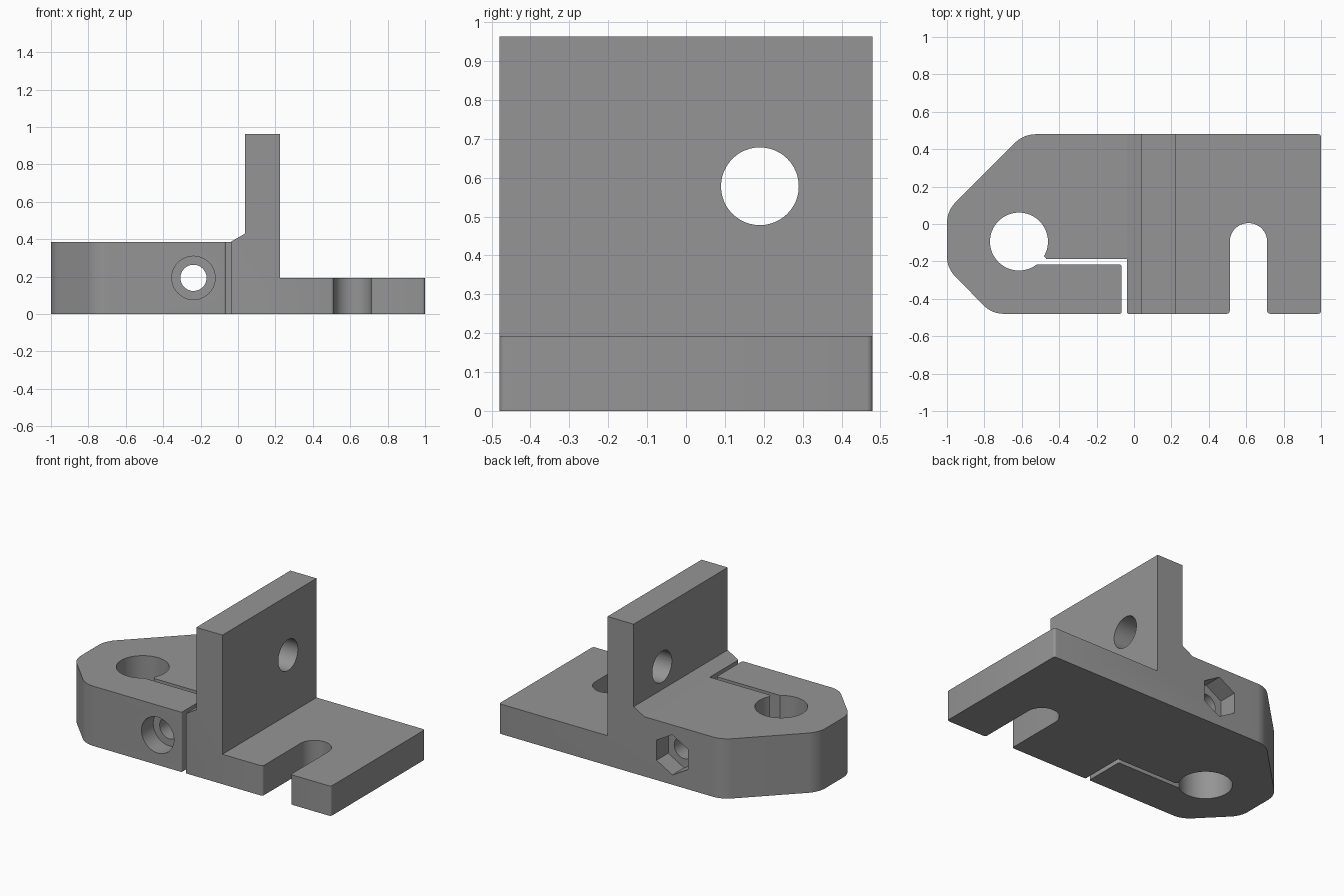
import bpy, bmesh, math
from mathutils import Vector, Matrix

if "Cube" in bpy.data.objects:
    bpy.data.objects.remove(bpy.data.objects["Cube"])

grey = bpy.data.materials.new("grey plastic")
grey.diffuse_color = (0.3, 0.3, 0.3, 1)
grey.use_nodes = True
grey.node_tree.nodes["Principled BSDF"].inputs["Base Color"].default_value = grey.diffuse_color


def rounded(points):
    """Outline from (x, y, corner radius) points."""
    out = []
    n = len(points)
    for i, (x, y, r) in enumerate(points):
        p = Vector((x, y))
        if r == 0:
            out.append(p)
            continue
        a = (Vector(points[i - 1][:2]) - p).normalized()
        b = (Vector(points[(i + 1) % n][:2]) - p).normalized()
        half = a.angle(b) / 2
        c = p + (a + b).normalized() * (r / math.sin(half))
        start = p + a * (r / math.tan(half)) - c
        end = p + b * (r / math.tan(half)) - c
        sweep = math.atan2(start.x * end.y - start.y * end.x, start.dot(end))
        steps = 14 if r > 0.05 else 4
        for k in range(steps + 1):
            t = sweep * k / steps
            out.append(c + Vector((start.x * math.cos(t) - start.y * math.sin(t),
                                   start.x * math.sin(t) + start.y * math.cos(t))))
    return out


def prism(name, outline, depth, matrix=Matrix()):
    """Extrude a flat outline along local z, then place it."""
    bm = bmesh.new()
    face = bm.faces.new([bm.verts.new((p[0], p[1], 0)) for p in outline])
    ext = bmesh.ops.extrude_face_region(bm, geom=[face])
    bmesh.ops.translate(bm, vec=(0, 0, depth),
                        verts=[v for v in ext["geom"] if isinstance(v, bmesh.types.BMVert)])
    bm.transform(matrix)
    bmesh.ops.recalc_face_normals(bm, faces=bm.faces)
    mesh = bpy.data.meshes.new(name)
    bm.to_mesh(mesh)
    bm.free()
    obj = bpy.data.objects.new(name, mesh)
    bpy.context.collection.objects.link(obj)
    mesh.materials.append(grey)
    return obj


def ring(radius, sides, turn=0.0):
    return [(radius * math.cos(turn + math.tau * i / sides),
             radius * math.sin(turn + math.tau * i / sides)) for i in range(sides)]


def combine(obj, tool, operation):
    mod = obj.modifiers.new(tool.name, 'BOOLEAN')
    mod.operation, mod.solver, mod.object = operation, 'EXACT', tool
    bpy.context.view_layer.objects.active = obj
    bpy.ops.object.modifier_apply(modifier=mod.name)
    bpy.data.objects.remove(tool, do_unlink=True)


# Plan outline: tapered clamp end, L-shaped slit and open mounting slot
S = 0.015
plan = rounded([
    (-1, 0.07, 0.16), (-1, -0.235, 0.15), (-0.76, -0.48, 0.15),
    (-0.067, -0.48, 0.008), (-0.067, -0.217, 0.008), (-0.56, -0.217, 0),
    (-0.56, -0.17, 0), (-0.482, -0.17, 0), (-0.468, -0.188, 0),
    (-0.038, -0.188, 0), (-0.038, -0.48, 0.008),
    (0.512, -0.48, S), (0.512, 0.005, 0.0999), (0.712, 0.005, 0.0999), (0.712, -0.48, S),
    (1, -0.48, S), (1, 0.48, S), (-0.59, 0.48, 0.16)])
bracket = prism("clamp_bracket", plan, 0.963)

# Side profile: clamp block, chamfered foot, upright plate and thin base
along_y = Matrix.Rotation(math.pi / 2, 4, 'X')   # local z -> -y


def at(x, y, z, rot):
    return Matrix.Translation((x, y, z)) @ rot


profile = [(-1.1, -0.1), (1.1, -0.1), (1.1, 0.193), (0.225, 0.193), (0.225, 1.1),
           (0.038, 1.1), (0.038, 0.43), (-0.038, 0.386), (-1.1, 0.386)]
combine(bracket, prism("side_profile", profile, 1.2, at(0, 0.6, 0, along_y)), 'INTERSECT')

# Rod bore, plate hole, clamp bolt hole, round counterbore and hex nut pocket
along_x = Matrix.Rotation(math.pi / 2, 4, 'Y')
cuts = [
    ("rod_bore", ring(0.155, 64), 1.0, Matrix.Translation((-0.615, -0.094, -0.2))),
    ("plate_hole", ring(0.1, 48), 0.6, at(-0.1, 0.19, 0.578, along_x)),
    ("bolt_hole", ring(0.07, 40), 1.2, at(-0.238, 0.6, 0.193, along_y)),
    ("counterbore", ring(0.116, 48), 0.3, at(-0.238, -0.36, 0.193, along_y)),
    ("nut_pocket", ring(0.13, 6, math.pi / 6), 0.24, at(-0.238, 0.6, 0.193, along_y)),
]
for name, outline, depth, matrix in cuts:
    combine(bracket, prism(name, outline, depth, matrix), 'DIFFERENCE')

bpy.ops.object.select_all(action='DESELECT')
bracket.select_set(True)
bpy.context.view_layer.objects.active = bracket
bpy.ops.object.shade_smooth_by_angle(angle=math.radians(30))
